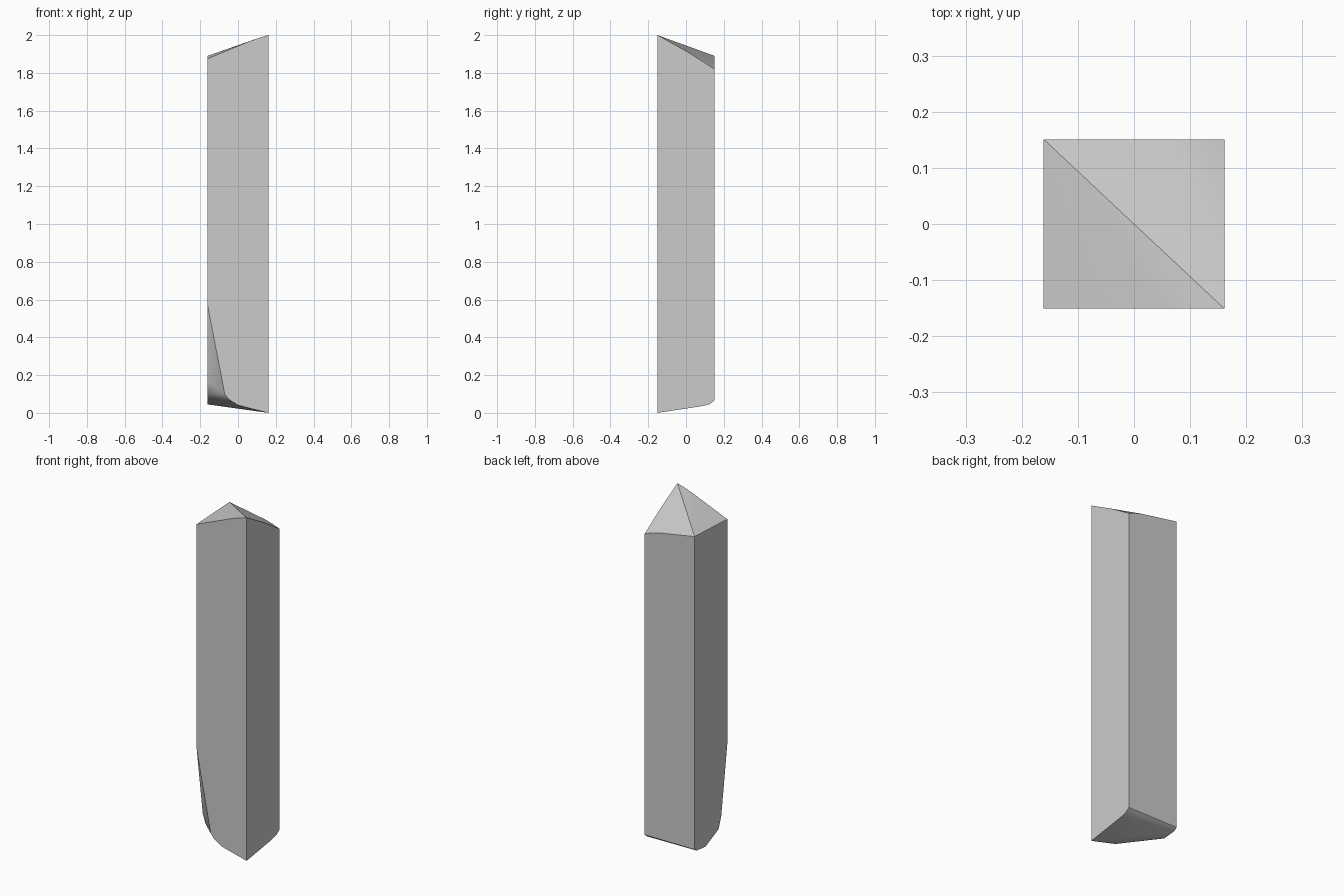
import bpy, bmesh
from math import radians

if "Cube" in bpy.data.objects:
    bpy.data.objects.remove(bpy.data.objects["Cube"])

X, Y = 0.161, 0.151   # half width and half depth of the post

# Outline points on each wall, above and below the straight shaft
front = [(-X, 1.876), (0.05, 1.963), (0.11, 1.985), (X, 2.0),            # (x, z) at y = -Y
         (-X, 0.57), (-0.07, 0.10), (-0.05, 0.073), (0.0, 0.041), (X, 0.0)]
back = [(-X, 1.89), (0.07, 1.85), (0.12, 1.836), (X, 1.82),              # (x, z) at y = Y
        (-X, 0.066), (X, 0.066)]
left = [(-0.095, 0.17), (-0.07, 0.10), (0.05, 0.045), (0.13, 0.052)]     # (y, z) at x = -X
right = [(0.01, 1.91), (0.08, 0.035), (0.125, 0.046)]                    # (y, z) at x = X

points = [(x, -Y, z) for x, z in front] + [(x, Y, z) for x, z in back]
points += [(-X, y, z) for y, z in left] + [(X, y, z) for y, z in right]

# Chipped post: convex skin around the outlines
bm = bmesh.new()
for p in points:
    bm.verts.new(p)
hull = bmesh.ops.convex_hull(bm, input=bm.verts[:])
unused = {v for k in ("geom_interior", "geom_unused") for v in hull[k]
          if isinstance(v, bmesh.types.BMVert) and v.is_valid and not v.link_faces}
bmesh.ops.delete(bm, geom=list(unused), context='VERTS')
bmesh.ops.dissolve_limit(bm, angle_limit=radians(0.5), verts=bm.verts[:], edges=bm.edges[:])
bmesh.ops.recalc_face_normals(bm, faces=bm.faces[:])

mesh = bpy.data.meshes.new("chipped_post")
bm.to_mesh(mesh)
bm.free()
post = bpy.data.objects.new("chipped_post", mesh)
bpy.context.collection.objects.link(post)

# Soft shading across the shallow chips, sharp post corners
bpy.context.view_layer.objects.active = post
post.select_set(True)
bpy.ops.object.shade_smooth_by_angle(angle=radians(25))
